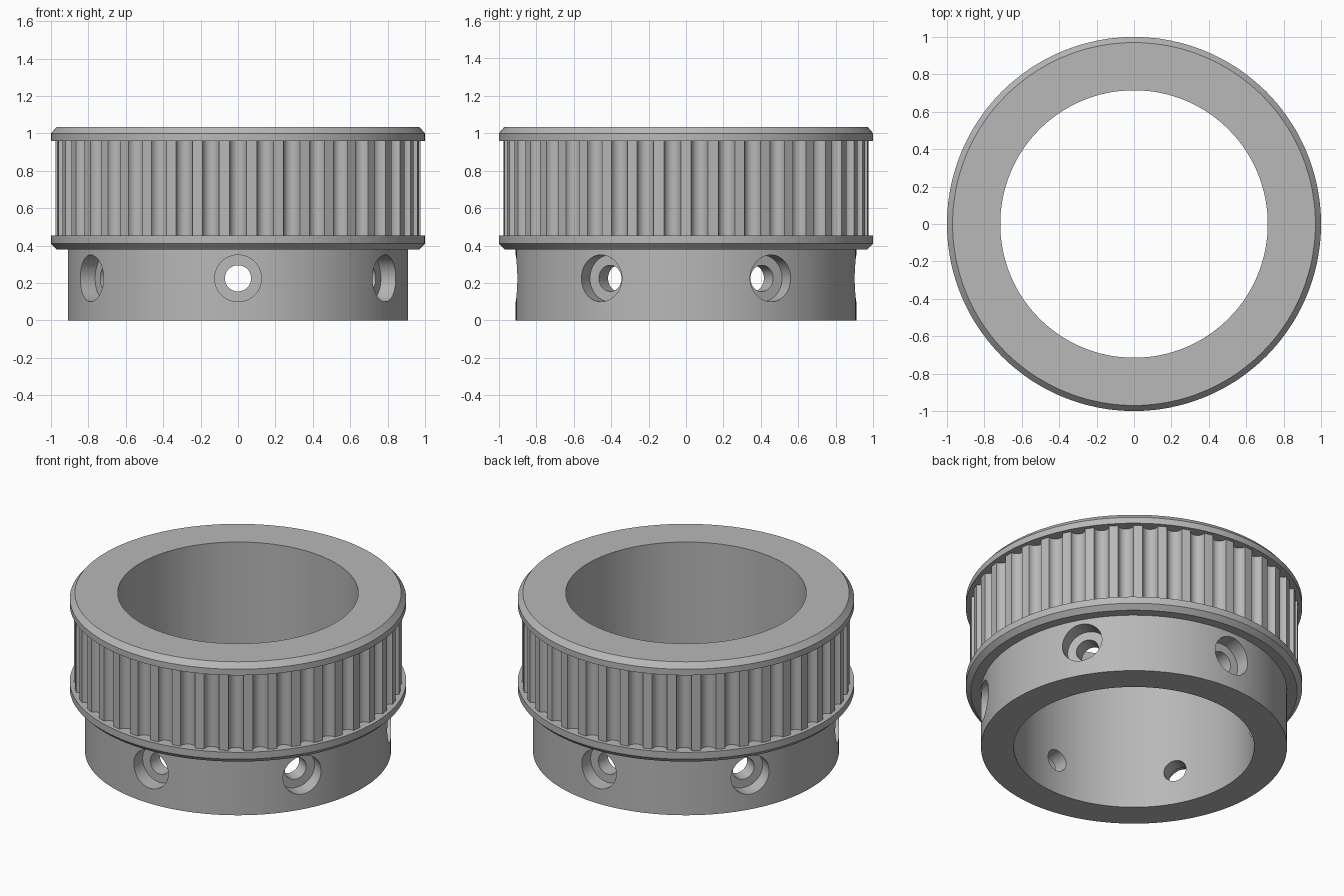
import bpy, bmesh
from math import sin, cos, pi, sqrt
from mathutils import Matrix

if "Cube" in bpy.data.objects:
    bpy.data.objects.remove(bpy.data.objects["Cube"])

TEETH = 42
R_BORE, R_HUB, R_RIM, R_FLANGE, R_TIP = 0.715, 0.91, 0.97, 1.0, 0.975
GROOVE_DEPTH = 0.045
ARC_STEPS = 10

steel = bpy.data.materials.new("grey_steel")
steel.use_nodes = True
colour = (0.48, 0.48, 0.48, 1)
steel.diffuse_color = colour
steel.node_tree.nodes["Principled BSDF"].inputs["Base Color"].default_value = colour


def make_object(name, bm):
    bmesh.ops.recalc_face_normals(bm, faces=bm.faces)
    mesh = bpy.data.meshes.new(name)
    bm.to_mesh(mesh)
    bm.free()
    mesh.materials.append(steel)
    obj = bpy.data.objects.new(name, mesh)
    bpy.context.collection.objects.link(obj)
    return obj


def skin(bm, rings, closed):
    """Join neighbouring rings of vertices with quads."""
    pairs = list(zip(rings, rings[1:]))
    if closed:
        pairs.append((rings[-1], rings[0]))
    for a, b in pairs:
        for i in range(len(a)):
            j = (i + 1) % len(a)
            bm.faces.new((a[i], a[j], b[j], b[i]))


# Angles round the wheel, each with its groove depth factor
pitch = 2 * pi / TEETH
half_groove = pitch * 0.31
samples = []
for t in range(TEETH):
    centre = -pi / 2 + t * pitch
    for k in range(ARC_STEPS + 1):
        u = -cos(pi * k / ARC_STEPS)
        samples.append((centre + u * half_groove, sqrt(max(0, 1 - u * u))))

# Wheel section: radius, height, toothed or plain
section = [
    (R_BORE, 0, False), (R_HUB, 0, False), (R_HUB, 0.38, False),
    (R_RIM, 0.38, False), (R_FLANGE, 0.41, False), (R_FLANGE, 0.455, False),
    (R_TIP, 0.455, True), (R_TIP, 0.96, True),
    (R_FLANGE, 0.96, False), (R_FLANGE, 1.0, False),
    (R_RIM, 1.035, False), (R_BORE, 1.035, False),
]
bm = bmesh.new()
rings = []
for r, z, toothed in section:
    ring = []
    for a, f in samples:
        rr = r - GROOVE_DEPTH * f if toothed else r
        ring.append(bm.verts.new((rr * cos(a), rr * sin(a), z)))
    rings.append(ring)
skin(bm, rings, closed=True)
pulley = make_object("toothed_pulley", bm)

# Six stepped screw holes round the hub
bm = bmesh.new()
SIDES = 48
for h in range(6):
    place = Matrix.Rotation(pi / 6 + h * pi / 3, 4, "Z") @ Matrix.Translation((0, 0, 0.225))
    rings = []
    for r, x in [(0.07, 0.6), (0.07, 0.81), (0.125, 0.81), (0.125, 1.1)]:
        rings.append([bm.verts.new(place @ Matrix.Rotation(2 * pi * i / SIDES, 4, "X")
                      @ Matrix.Translation((x, 0, r)).translation) for i in range(SIDES)])
    skin(bm, rings, closed=False)
    bm.faces.new(rings[0])
    bm.faces.new(rings[-1])
cutter = make_object("screw_hole_cutter", bm)
cutter.hide_render = True

cut = pulley.modifiers.new("screw_holes", "BOOLEAN")
cut.operation = "DIFFERENCE"
cut.solver = "EXACT"
cut.object = cutter
bpy.ops.object.select_all(action="DESELECT")
pulley.select_set(True)
bpy.context.view_layer.objects.active = pulley
bpy.ops.object.modifier_apply(modifier=cut.name)
bpy.data.objects.remove(cutter)
bpy.ops.object.shade_smooth_by_angle(angle=0.5)
